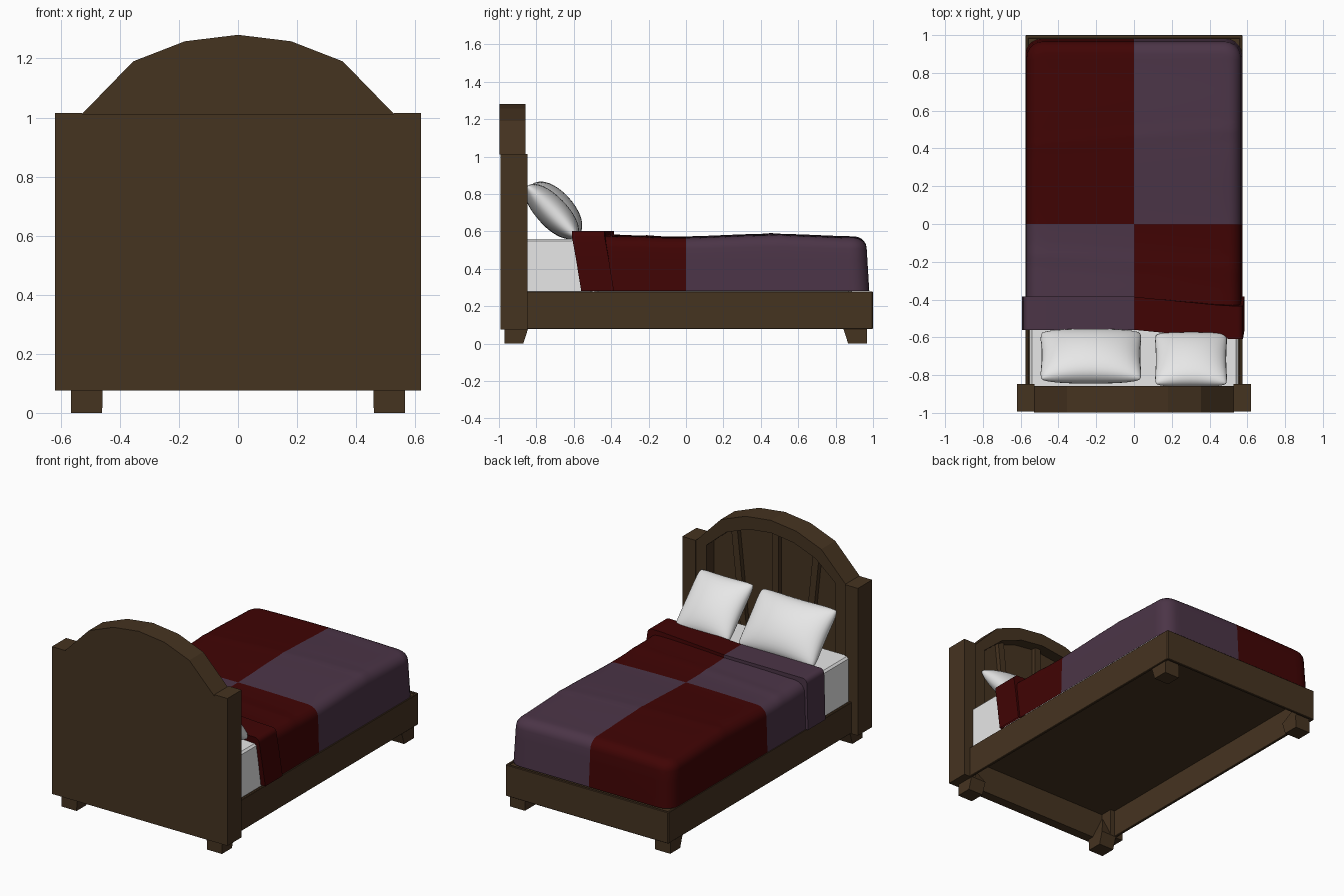
import bpy, bmesh, math
from mathutils import Matrix, Vector

if "Cube" in bpy.data.objects:
    bpy.data.objects.remove(bpy.data.objects["Cube"])


def material(name, col):
    m = bpy.data.materials.new(name)
    m.diffuse_color = (*col, 1)
    m.use_nodes = True
    m.node_tree.nodes["Principled BSDF"].inputs["Base Color"].default_value = m.diffuse_color
    return m


WOOD = material("brown wood", (0.06, 0.033, 0.0145))
RED = material("dark red cloth", (0.052, 0.0012, 0.0012))
PURPLE = material("dusty purple cloth", (0.071, 0.035, 0.063))
WHITE = material("white linen", (0.8, 0.8, 0.8))


def finish(name, bm, mats, smooth=None):
    bmesh.ops.recalc_face_normals(bm, faces=bm.faces)
    me = bpy.data.meshes.new(name)
    bm.to_mesh(me)
    bm.free()
    ob = bpy.data.objects.new(name, me)
    bpy.context.collection.objects.link(ob)
    for m in mats:
        me.materials.append(m)
    if smooth:
        bpy.ops.object.select_all(action='DESELECT')
        ob.select_set(True)
        bpy.context.view_layer.objects.active = ob
        bpy.ops.object.shade_smooth_by_angle(angle=math.radians(smooth))
    return ob


def box_bm(x0, x1, y0, y1, z0, z1):
    bm = bmesh.new()
    bmesh.ops.create_cube(bm, size=1)
    for v in bm.verts:
        v.co = ((x0 + x1) / 2 + v.co.x * (x1 - x0),
                (y0 + y1) / 2 + v.co.y * (y1 - y0),
                (z0 + z1) / 2 + v.co.z * (z1 - z0))
    return bm


def box(name, *dims, mat=WOOD, bevel=0.0):
    bm = box_bm(*dims)
    if bevel:
        bmesh.ops.bevel(bm, geom=bm.edges[:], offset=bevel, segments=1, profile=0.5, affect='EDGES')
    return finish(name, bm, [mat])


def prism(name, pts, y0, y1):
    """Extrude an x-z outline along y."""
    bm = bmesh.new()
    f = bm.faces.new([bm.verts.new((x, y0, z)) for x, z in pts])
    ext = bmesh.ops.extrude_face_region(bm, geom=[f])
    for v in ext["geom"]:
        if isinstance(v, bmesh.types.BMVert):
            v.co.y = y1
    return finish(name, bm, [WOOD])


def mirrored(half):
    return half + [(-x, z) for x, z in reversed(half) if x > 0]


# headboard: back panel, arched rim, slats and posts
outer = [(0.53, 1.01), (0.355, 1.19), (0.18, 1.258), (0, 1.28)]
inner = [(0.455, 1.0), (0.315, 1.12), (0.16, 1.18), (0, 1.2)]
prism("headboard_panel", mirrored([(0.53, 0.075)] + outer), -0.992, -0.93)
rim = mirrored([(0.53, 0.27)] + outer)
rim += [(-x, z) for x, z in mirrored([(0.455, 0.27)] + inner)]
prism("headboard_rim", rim, -0.99, -0.857)
prism("headboard_crest", mirrored(outer), -0.998, -0.97)
for n, (low, top, h) in enumerate([(-0.2, -0.29, 1.14), (0, 0, 1.2), (0.2, 0.29, 1.14)]):
    w = 0.022
    prism(f"headboard_slat_{n + 1}", [(low - w, 0.28), (low + w, 0.28), (top + w, h), (top - w, h)], -0.94, -0.9)
for s in (-1, 1):
    a, b = sorted((s * 0.528, s * 0.62))
    box("headboard_post", a, b, -0.992, -0.848, 0.075, 1.015)

# bed frame: thin rails around a base board
for s in (-1, 1):
    a, b = sorted((s * 0.558, s * 0.575))
    box("side_rail", a, b, -0.95, 0.998, 0.078, 0.278, bevel=0.003)
box("foot_rail", -0.573, 0.573, 0.983, 1.0, 0.078, 0.278, bevel=0.003)
box("base_board", -0.565, 0.565, -0.95, 0.99, 0.255, 0.272)

# legs: tapered foot with a pointed brace inside the frame
for sx in (-1, 1):
    for sy, y_out in ((-1, -0.97), (1, 0.967)):
        y_bot, y_top = y_out - sy * 0.1, y_out - sy * 0.125
        bm = bmesh.new()
        rings = [(0.46, y_bot, 0), (0.458, y_top, 0.078), (0.545, y_out - sy * 0.03, 0.257)]
        for x_in, y_in, z in rings:
            for x, y in ((x_in, y_out), (0.566, y_out), (0.566, y_in), (x_in, y_in)):
                bm.verts.new((sx * x, y, z))
        v = list(bm.verts)
        for k in (0, 4):
            for i in range(4):
                j = (i + 1) % 4
                bm.faces.new((v[k + i], v[k + j], v[k + 4 + j], v[k + 4 + i]))
        bm.faces.new(v[:4])
        bm.faces.new(v[8:])
        finish("leg", bm, [WOOD])

# mattress: full at the head, slimmer where the blanket covers it
box("mattress", -0.553, 0.553, -0.87, -0.5, 0.262, 0.56, mat=WHITE, bevel=0.012)
box("mattress_lower_part", -0.53, 0.53, -0.52, 0.92, 0.262, 0.53, mat=WHITE, bevel=0.05)


def wave(x, y):
    """Gentle swell of the cloth, with two narrow creases."""
    z = 0.007 * math.sin((y - 0.2) * 6.2) - 0.008 * (x / 0.5) ** 2
    for yc, slope in ((0.46, 0.08), (-0.2, -0.06)):
        z += 0.004 * math.exp(-((y - yc - slope * x) / 0.03) ** 2)
    return z


def cover(name, x0, x1, y0, y1, z1, round_foot):
    """Cloth draped over the bed, coloured in four quarters."""
    bm = box_bm(x0, x1, y0, y1, 0.28, z1)
    for v in bm.verts:
        if v.co.z > 0.4:
            v.co.x *= 0.985
            if round_foot and v.co.y > 0:
                v.co.y -= 0.018
    if round_foot:
        es = [e for e in bm.edges if abs(e.verts[0].co.z - e.verts[1].co.z) > 0.1
              and e.verts[0].co.y > 0]
        bmesh.ops.bevel(bm, geom=es, offset=0.085, segments=5, profile=0.5, affect='EDGES')
    es = [e for e in bm.edges if all(v.co.z > 0.5 for v in e.verts)
          and not all(abs(v.co.y - y0) < 1e-4 for v in e.verts)
          and (round_foot or abs(e.verts[0].co.y - e.verts[1].co.y) > 0.1)]
    bmesh.ops.bevel(bm, geom=es, offset=0.062 if round_foot else 0.03,
                    segments=5, profile=0.5, affect='EDGES')
    cuts = [((x, 0, 0), (1, 0, 0)) for x in (-0.45, -0.3, -0.15, 0, 0.15, 0.3, 0.45)]
    if round_foot:
        cuts += [((0, -0.54 + 0.03 * i, 0), (0, 1, 0)) for i in range(48)]
    cuts.append(((0, 0, 0.45), (0, 0, 1)))
    for co, no in cuts:
        bmesh.ops.bisect_plane(bm, geom=bm.verts[:] + bm.edges[:] + bm.faces[:],
                               plane_co=co, plane_no=no)
    for f in bm.faces:
        c = f.calc_center_median()
        f.material_index = 0 if c.x * c.y < 0 else 1
    for v in bm.verts:
        t = min(max((v.co.z - 0.3) / 0.27, 0), 1)
        x, y = v.co.x, v.co.y
        if round_foot:
            v.co.z += t * t * wave(x, y)
        # the head edge is pulled askew on the right-hand side
        if y < -0.3:
            v.co.y -= (0.05 * t) * min(max(x / 0.5, 0), 1)
    # the cloth is open underneath
    bmesh.ops.delete(bm, geom=[f for f in bm.faces if all(v.co.z < 0.285 for v in f.verts)],
                     context='FACES')
    return finish(name, bm, [RED, PURPLE], 40)


# patchwork blanket and its turned-down band; opposite quarters match
cover("blanket", -0.575, 0.572, -0.555, 0.98, 0.58, True)
cover("blanket_fold", -0.592, 0.585, -0.56, -0.385, 0.602, False)


def pillow(name, w, h, t, loc, tilt):
    """Cushion from two bulged grids joined at the seam."""
    bm = bmesh.new()
    n = 20
    for side in (-1, 1):
        rows = []
        for i in range(n + 1):
            u = math.sin((i / n - 0.5) * math.pi)
            row = []
            for j in range(n + 1):
                q = math.sin((j / n - 0.5) * math.pi)
                bulge = max(0, (1 - u * u) * (1 - q * q)) ** 0.45
                corner = 1 - 0.06 * (u * q) ** 6
                row.append(bm.verts.new((w * u * corner * (1 - 0.05 * (1 - q * q)),
                                         h * q * corner * (1 - 0.05 * (1 - u * u)), side * t * bulge)))
            rows.append(row)
        for i in range(n):
            for j in range(n):
                bm.faces.new((rows[i][j], rows[i + 1][j], rows[i + 1][j + 1], rows[i][j + 1]))
    bmesh.ops.remove_doubles(bm, verts=bm.verts[:], dist=1e-5)
    bm.transform(Matrix.Translation(Vector(loc)) @ Matrix.Rotation(math.radians(tilt), 4, 'X'))
    return finish(name, bm, [WHITE], 80)


# pillows leaning on the headboard
pillow("wide_pillow", 0.275, 0.192, 0.1, (-0.228, -0.7, 0.713), -48)
pillow("small_pillow", 0.196, 0.196, 0.082, (0.302, -0.717, 0.706), -46)
